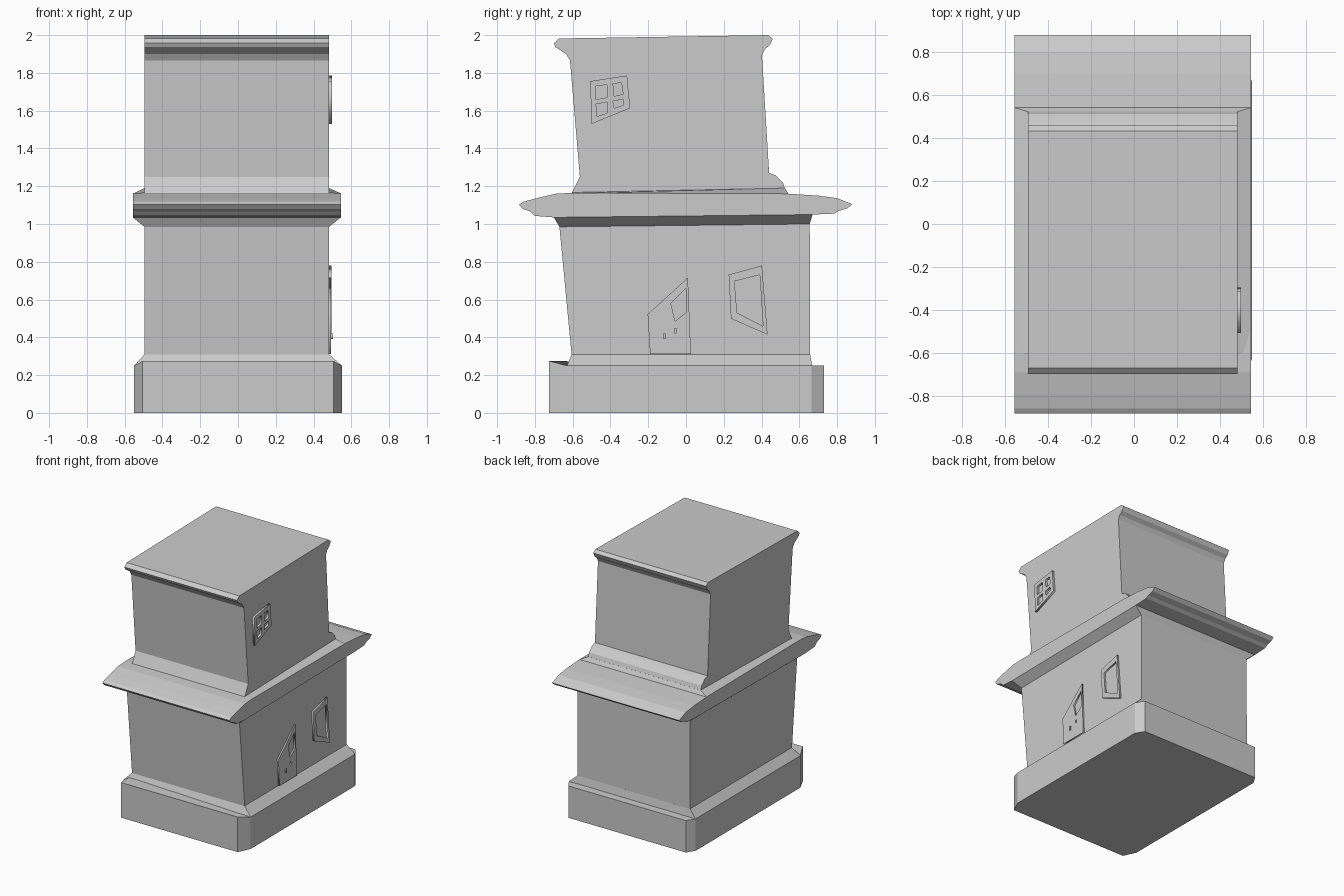
import bpy, bmesh, math

BODY = (-0.495, 0.482)    # x range of the walls
LEDGE = (-0.557, 0.545)   # x range of the middle roof


def loft(name, rings):
    """Closed solid through rings of equal point count."""
    bm = bmesh.new()
    loops = [[bm.verts.new(p) for p in r] for r in rings]
    for a, b in zip(loops, loops[1:]):
        for i in range(len(a)):
            j = (i + 1) % len(a)
            bm.faces.new((a[i], a[j], b[j], b[i]))
    bm.faces.new(loops[0])
    bm.faces.new(loops[-1])
    bmesh.ops.recalc_face_normals(bm, faces=bm.faces)
    me = bpy.data.meshes.new(name)
    bm.to_mesh(me)
    bm.free()
    ob = bpy.data.objects.new(name, me)
    bpy.context.collection.objects.link(ob)
    return ob


def slab(name, profile, xr):
    """Extrude a (y, z) profile across x."""
    return loft(name, [[(x, y, z) for y, z in profile] for x in xr])


def rect(xr, front, back):
    """Four-point ring; front and back are (y, z)."""
    (y0, z0), (y1, z1) = front, back
    return [(xr[0], y0, z0), (xr[1], y0, z0), (xr[1], y1, z1), (xr[0], y1, z1)]


def panel(name, outlines, x0, x1):
    """Raised side panel from (y, z) outlines; inner outlines become openings."""
    cu = bpy.data.curves.new(name, 'CURVE')
    cu.dimensions = '2D'
    cu.fill_mode = 'BOTH'
    cu.extrude = (x1 - x0) / 2
    for pts in outlines:
        sp = cu.splines.new('POLY')
        sp.points.add(len(pts) - 1)
        for p, (y, z) in zip(sp.points, pts):
            p.co = (y, z, 0, 1)
        sp.use_cyclic_u = True
    ob = bpy.data.objects.new(name, cu)
    ob.rotation_euler = (math.pi / 2, 0, math.pi / 2)
    ob.location.x = (x0 + x1) / 2
    bpy.context.collection.objects.link(ob)
    bpy.ops.object.select_all(action='DESELECT')
    ob.select_set(True)
    bpy.context.view_layer.objects.active = ob
    bpy.ops.object.convert(target='MESH')


# plinth with clipped corners, front lip slightly raised
half = [(0.505, -0.725, 0.275), (0.55, -0.63, 0.25), (0.55, 0.665, 0.25), (0.51, 0.73, 0.25)]
top = half + [(-x, y, z) for x, y, z in reversed(half)]
loft("plinth", [[(x, y, 0) for x, y, z in top], top])

# sloped plinth top
loft("plinth_slope", [rect((-0.55, 0.55), (-0.63, 0.25), (0.667, 0.25)),
                      rect(BODY, (-0.605, 0.31), (0.657, 0.31))])

# lower storey
slab("lower_walls", [(-0.605, 0.30), (0.657, 0.30), (0.655, 1.0), (-0.67, 0.985)], BODY)

# flare under the middle roof
loft("roof_flare", [rect(BODY, (-0.67, 0.985), (0.655, 1.0)),
                    rect(LEDGE, (-0.70, 1.035), (0.67, 1.05))])

# middle roof
slab("middle_roof", [(-0.70, 1.035), (-0.80, 1.043), (-0.825, 1.067), (-0.865, 1.08),
                     (-0.884, 1.103), (-0.86, 1.118), (-0.79, 1.137), (-0.69, 1.16),
                     (-0.605, 1.165), (0.545, 1.16), (0.70, 1.15), (0.80, 1.137),
                     (0.88, 1.105), (0.855, 1.083), (0.81, 1.07), (0.785, 1.055),
                     (0.67, 1.05)], LEDGE)

# skirt between roof and upper storey
loft("upper_skirt", [rect(LEDGE, (-0.61, 1.162), (0.542, 1.16)),
                     rect(BODY, (-0.60, 1.167), (0.524, 1.19))])

# upper storey with moulded foot and cornice
slab("upper_storey", [(-0.605, 1.163), (-0.562, 1.25), (-0.614, 1.865), (-0.635, 1.90),
                      (-0.69, 1.936), (-0.70, 1.957), (-0.672, 1.982), (0.434, 2.0),
                      (0.46, 1.98), (0.444, 1.947), (0.418, 1.926), (0.402, 1.895),
                      (0.44, 1.27), (0.476, 1.257), (0.513, 1.22), (0.524, 1.188),
                      (0.53, 1.163)], BODY)

# crooked four-pane upper window
panel("upper_window", [
    [(-0.508, 1.756), (-0.312, 1.786), (-0.296, 1.613), (-0.499, 1.53)],
    [(-0.476, 1.73), (-0.418, 1.737), (-0.418, 1.67), (-0.476, 1.66)],
    [(-0.386, 1.743), (-0.342, 1.747), (-0.333, 1.687), (-0.381, 1.677)],
    [(-0.476, 1.634), (-0.418, 1.645), (-0.418, 1.587), (-0.471, 1.57)],
    [(-0.386, 1.65), (-0.333, 1.661), (-0.33, 1.63), (-0.381, 1.613)]], 0.478, 0.498)

# slanted door with a small window and keyhole
panel("door", [
    [(-0.19, 0.312), (-0.203, 0.522), (0.01, 0.716), (0.026, 0.312)],
    [(-0.08, 0.58), (0.0, 0.66), (0.0, 0.532), (-0.058, 0.485)],
    [(-0.06, 0.424), (-0.05, 0.424), (-0.05, 0.448), (-0.06, 0.448)]], 0.478, 0.493)
panel("door_handle", [[(-0.12, 0.39), (-0.108, 0.39), (-0.108, 0.42), (-0.12, 0.42)]],
      0.485, 0.502)

# slanted lower window
panel("lower_window", [
    [(0.226, 0.732), (0.402, 0.78), (0.432, 0.414), (0.238, 0.499)],
    [(0.257, 0.697), (0.39, 0.731), (0.408, 0.459), (0.27, 0.53)]], 0.478, 0.495)
